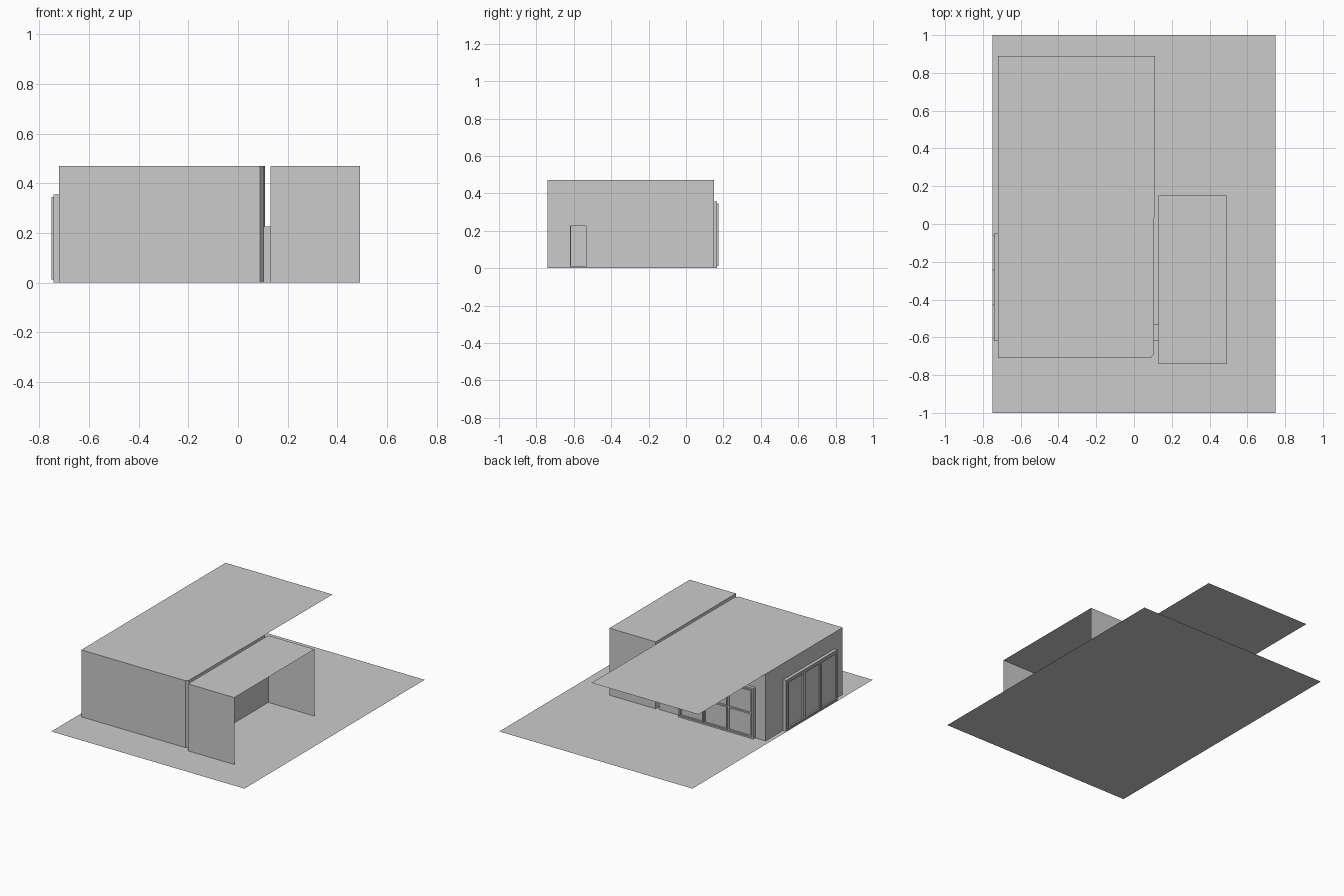
import bpy, math

if "Cube" in bpy.data.objects:
    bpy.data.objects.remove(bpy.data.objects["Cube"])

H = 0.47          # roof height
BACK = 0.145      # back wall of the house


def mesh(name, verts, faces):
    me = bpy.data.meshes.new(name)
    me.from_pydata(verts, [], faces)
    ob = bpy.data.objects.new(name, me)
    bpy.context.collection.objects.link(ob)
    return ob


def slab(name, outline, z):
    return mesh(name, [(x, y, z) for x, y in outline], [range(len(outline))])


def wall(name, a, b, z0=0.0, z1=H):
    return mesh(name, [(*a, z0), (*b, z0), (*b, z1), (*a, z1)], [(0, 1, 2, 3)])


def wall_with_door(name, a, b, t0, t1, z0, z1):
    """Upright wall from a to b with an opening between fractions t0 and t1."""
    def at(t):
        return [a[i] + (b[i] - a[i]) * t for i in (0, 1)]
    cols, rows = (0, t0, t1, 1), (0, z0, z1, H)
    verts = [(*at(t), z) for z in rows for t in cols]
    faces = [(r * 4 + c, r * 4 + c + 1, r * 4 + c + 5, r * 4 + c + 4)
             for r in range(3) for c in range(3) if (r, c) != (1, 1)]
    return mesh(name, verts, faces)


def boxes(name, spans):
    verts, faces = [], []
    for (x0, x1), (y0, y1), (z0, z1) in spans:
        n = len(verts)
        verts += [(x, y, z) for z in (z0, z1) for x, y in
                  ((x0, y0), (x1, y0), (x1, y1), (x0, y1))]
        faces += [[n + i for i in f] for f in
                  ((3, 2, 1, 0), (4, 5, 6, 7), (0, 1, 5, 4),
                   (1, 2, 6, 5), (2, 3, 7, 6), (3, 0, 4, 7))]
    return mesh(name, verts, faces)


def border(x0, x1, z0, z1, w, depth):
    """Four bars around a rectangle."""
    return [((x0, x0 + w), depth, (z0, z1)), ((x1 - w, x1), depth, (z0, z1)),
            ((x0 + w, x1 - w), depth, (z0, z0 + w)),
            ((x0 + w, x1 - w), depth, (z1 - w, z1))]


def sliding_window(name, loc, angle, width, crossbar):
    """Three-panel window; local +y points out of the wall."""
    h = width / 2
    parts = [boxes(name + "_frame", border(-h, h, 0, 0.355, 0.012, (0, 0.022)))]
    step = (width - 0.016) / 3
    for i in range(3):
        x0 = -h + 0.008 + i * step + 0.002
        x1 = x0 + step - 0.004
        bars = border(x0, x1, 0.012, 0.345, 0.009, (0.004, 0.03))
        if crossbar:
            bars.append(((x0 + 0.009, x1 - 0.009), (0.004, 0.03), (0.173, 0.183)))
        parts.append(boxes(f"{name}_sash_{i + 1}", bars))
        parts.append(boxes(f"{name}_glass_{i + 1}",
                           [((x0 + 0.009, x1 - 0.009), (0.016, 0.02), (0.02, 0.337))]))
    for p in parts:
        p.location = loc
        p.rotation_euler.z = angle


# Plot of land
slab("ground", [(-0.75, -1), (0.75, -1), (0.75, 1), (-0.75, 1)], 0)

# House: thin shell with a clipped front corner and a long overhanging roof
slab("house_roof", [(-0.72, -0.71), (0.088, -0.71), (0.104, -0.69),
                    (0.111, 0.89), (-0.72, 0.89)], H)
wall("house_front_wall", (-0.72, -0.71), (0.088, -0.71))
wall("house_corner_wall", (0.088, -0.71), (0.104, -0.69))
wall_with_door("house_right_wall", (0.104, -0.69), (0.108, BACK), 0.09, 0.192, 0.008, 0.225)
wall("house_back_wall", (0.108, BACK), (-0.72, BACK))
wall("house_left_wall", (-0.72, BACK), (-0.72, -0.71))

# Round window set flush in the front wall
mesh("round_window", [(-0.45 + 0.1 * math.cos(i * math.tau / 32), -0.7105,
                       0.32 + 0.1 * math.sin(i * math.tau / 32)) for i in range(32)],
     [range(32)])

# Carport, open on its right side
slab("carport_roof", [(0.13, -0.74), (0.49, -0.74), (0.49, 0.15), (0.13, 0.15)], H)
wall("carport_front_wall", (0.13, -0.74), (0.49, -0.74))
wall("carport_back_wall", (0.49, 0.15), (0.13, 0.15))
wall_with_door("carport_inner_wall", (0.13, 0.15), (0.13, -0.74), 0.767, 0.863, 0.008, 0.225)

# Short passage linking the carport to the house
for side, y in (("front", -0.617), ("back", -0.532)):
    wall(f"passage_{side}_wall", (0.104, y), (0.13, y), 0, 0.225)
for part, z in (("floor", 0.008), ("ceiling", 0.225)):
    slab(f"passage_{part}", [(0.104, -0.617), (0.13, -0.617),
                             (0.13, -0.532), (0.104, -0.532)], z)

# Sliding windows on the left and back walls
sliding_window("left_window", (-0.72, -0.335, 0), math.pi / 2, 0.57, False)
sliding_window("back_window", (-0.35, BACK, 0), 0, 0.58, True)
